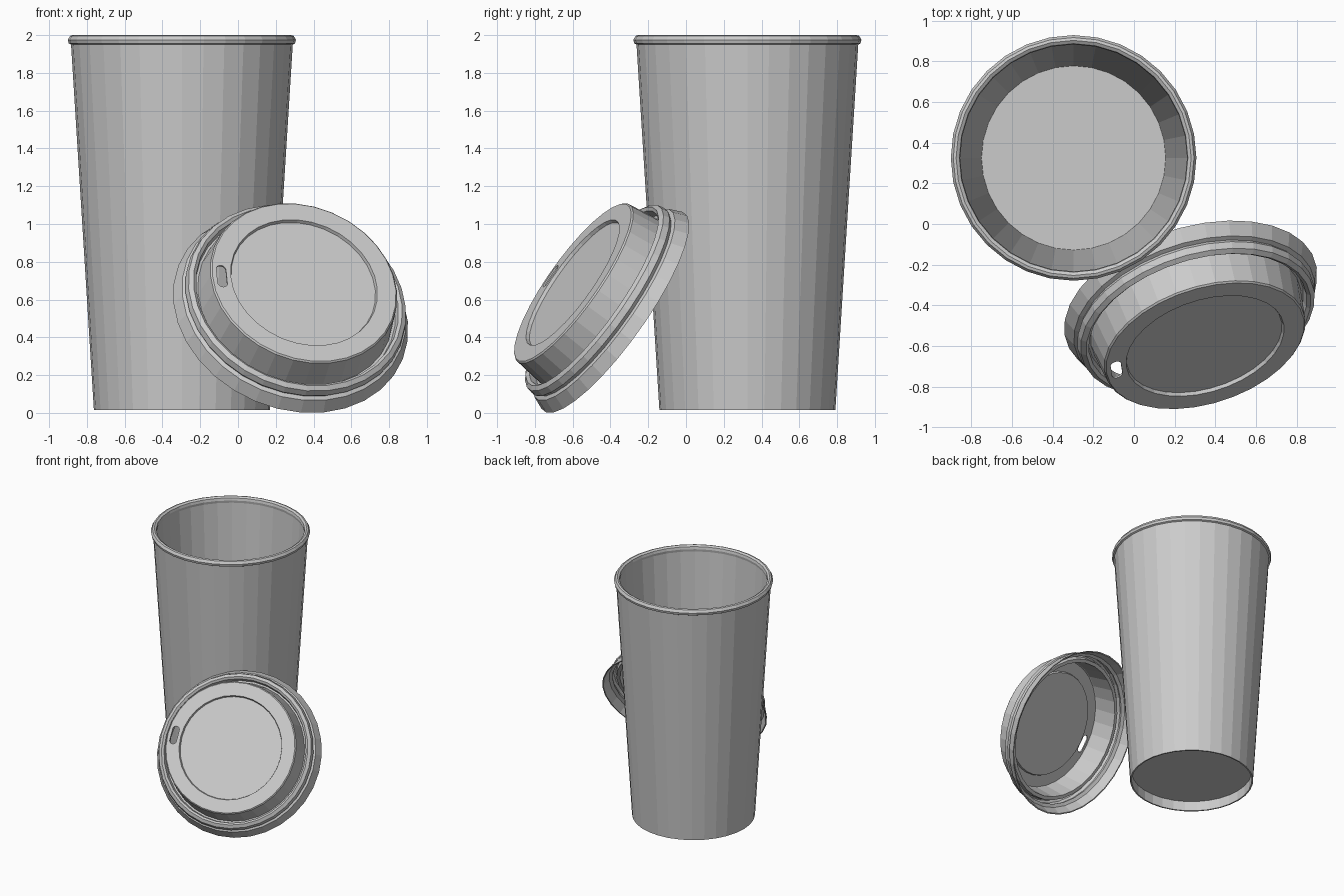
import bpy, bmesh, math
from mathutils import Vector, Matrix

SIDES = 32
if "Cube" in bpy.data.objects:
    bpy.data.objects.remove(bpy.data.objects["Cube"], do_unlink=True)

grey = bpy.data.materials.new("matte grey")
grey.use_nodes = True
grey.diffuse_color = (0.6, 0.6, 0.6, 1)
grey.node_tree.nodes["Principled BSDF"].inputs["Base Color"].default_value = (0.6, 0.6, 0.6, 1)


def make_object(name, bm, matrix):
    bmesh.ops.recalc_face_normals(bm, faces=bm.faces)
    mesh = bpy.data.meshes.new(name)
    bm.to_mesh(mesh)
    bm.free()
    mesh.materials.append(grey)
    ob = bpy.data.objects.new(name, mesh)
    ob.matrix_world = matrix
    bpy.context.collection.objects.link(ob)
    return ob


def lathe(name, profile, matrix):
    """Spin a (radius, height) outline; it starts and ends on the axis."""
    bm = bmesh.new()
    rings = []
    for r, z in profile:
        if r == 0:
            rings.append([bm.verts.new((0, 0, z))] * SIDES)
        else:
            angles = [math.tau * i / SIDES for i in range(SIDES)]
            rings.append([bm.verts.new((r * math.cos(a), r * math.sin(a), z)) for a in angles])
    for low, high in zip(rings, rings[1:]):
        for i in range(SIDES):
            j = (i + 1) % SIDES
            corners = dict.fromkeys((low[i], low[j], high[j], high[i]))
            bm.faces.new(list(corners))
    return make_object(name, bm, matrix)


# Cup: recessed base, tapered wall, rolled rim and inner floor
cup_profile = [
    (0, 0.095), (0.455, 0.095), (0.455, 0.015), (0.466, 0.015),
    (0.587, 1.95), (0.599, 1.956), (0.604, 1.975), (0.592, 1.996),
    (0.578, 2.0), (0.562, 1.99), (0.558, 1.97), (0.562, 1.95),
    (0.453, 0.105), (0, 0.105)]
lathe("cup", cup_profile, Matrix.Translation((-0.297, 0.325, 0)))

# Lid: axis leans forward and up, origin at the centre of its top face
axis = Vector((0.255, -0.788, 0.56)).normalized()
to_hole = Vector((-0.435, -0.125, 0.04))
to_hole = (to_hole - axis * to_hole.dot(axis)).normalized()
along = axis.cross(to_hole)
lid_frame = Matrix.Translation((0.35, -0.60, 0.69)) @ Matrix((to_hole, along, axis)).transposed().to_4x4()

outside = [
    (0, -0.018), (0.396, -0.018), (0.402, 0), (0.504, 0), (0.512, -0.008),
    (0.535, -0.18), (0.548, -0.18), (0.555, -0.142), (0.572, -0.13),
    (0.596, -0.145), (0.604, -0.18), (0.592, -0.2), (0.614, -0.208), (0.644, -0.28)]
inside = [
    (0.635, -0.28), (0.606, -0.216), (0.582, -0.203), (0.594, -0.178),
    (0.588, -0.151), (0.572, -0.139), (0.562, -0.147), (0.555, -0.189),
    (0.528, -0.189), (0.505, -0.016), (0.5, -0.01), (0.41, -0.01),
    (0.404, -0.027), (0, -0.027)]
lid = lathe("lid", outside + inside, lid_frame)

# Sip hole: a rounded slot cut through the raised ring of the lid
half_length, radius = 0.042, 0.027
bm = bmesh.new()
outline = []
for i in range(16):
    a = math.tau * (i + 0.5) / 16
    y = radius * math.sin(a) + math.copysign(half_length, math.sin(a))
    outline.append(bm.verts.new((0.452 + radius * math.cos(a), y, -0.06)))
base = bm.faces.new(outline)
top = bmesh.ops.extrude_face_region(bm, geom=[base])["geom"]
bmesh.ops.translate(bm, verts=[v for v in top if isinstance(v, bmesh.types.BMVert)], vec=(0, 0, 0.1))
cutter = make_object("sip_hole_cutter", bm, lid_frame)
cutter.hide_render = True

cut = lid.modifiers.new("sip_hole", 'BOOLEAN')
cut.operation = 'DIFFERENCE'
cut.solver = 'EXACT'
cut.object = cutter
bpy.context.view_layer.objects.active = lid
bpy.ops.object.modifier_apply(modifier=cut.name)
bpy.data.objects.remove(cutter, do_unlink=True)
